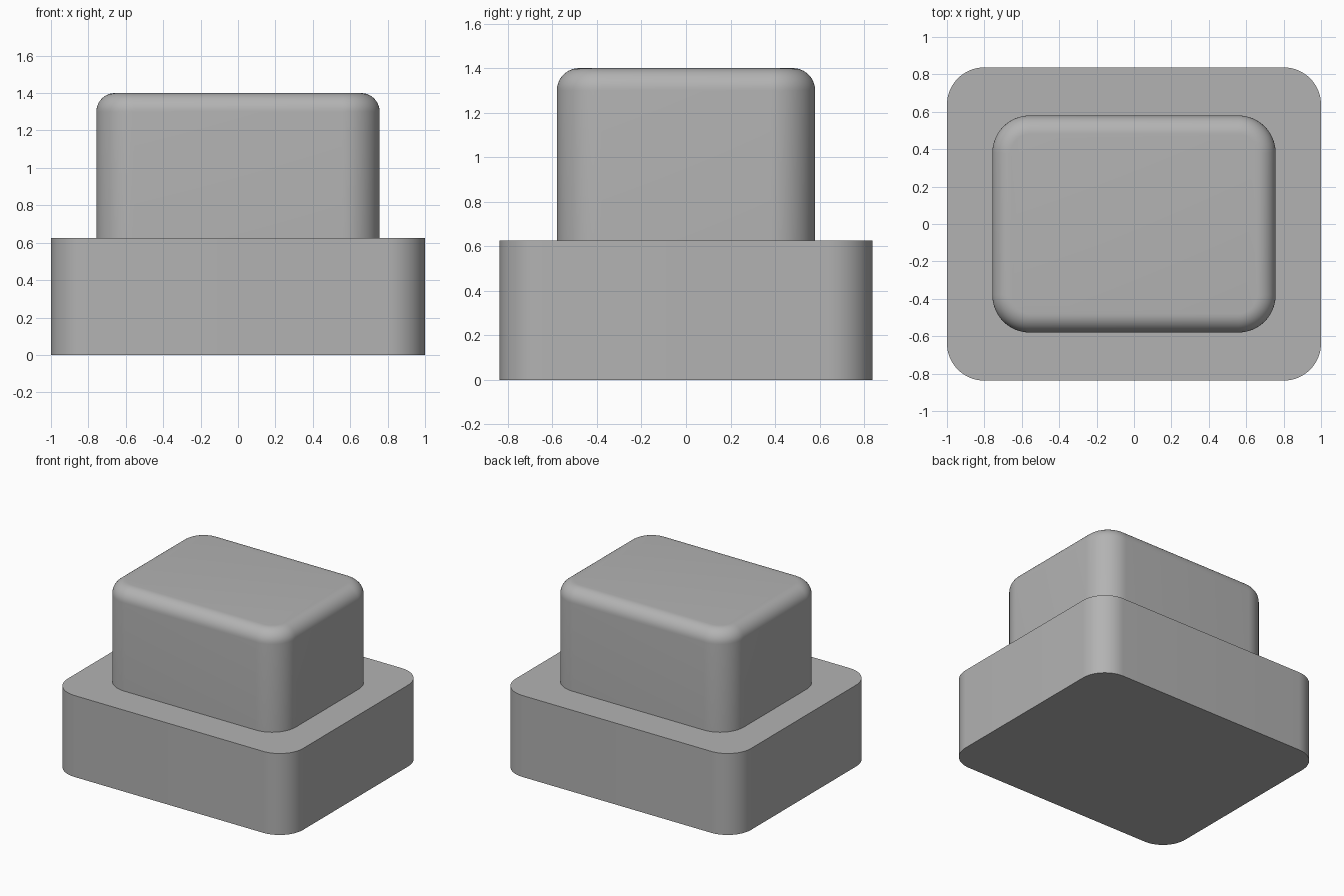
import bpy, bmesh, math
from mathutils import Matrix, Vector

cube = bpy.data.objects.get("Cube")
if cube:
    bpy.data.objects.remove(cube, do_unlink=True)

GREY = (0.45, 0.45, 0.45, 1.0)
grey = bpy.data.materials.new("plain_grey")
grey.use_nodes = True
grey.diffuse_color = GREY
grey.node_tree.nodes["Principled BSDF"].inputs["Base Color"].default_value = GREY


def rounded_block(name, size, bottom, corner, top_fillet=0):
    """Box with rounded upright corners and an optional rounded top rim."""
    bm = bmesh.new()
    centre = Vector((0, 0, bottom + size[2] / 2))
    bmesh.ops.create_cube(bm, size=1, matrix=Matrix.Translation(centre) @ Matrix.Diagonal((*size, 1)))

    # Upright corners
    uprights = [e for e in bm.edges if abs(e.verts[0].co.z - e.verts[1].co.z) > 0.1]
    bmesh.ops.bevel(bm, geom=uprights, offset=corner, offset_type='OFFSET',
                    segments=16, profile=0.5, affect='EDGES')

    # Top rim
    if top_fillet:
        top = bottom + size[2]
        rim = [e for e in bm.edges if all(abs(v.co.z - top) < 1e-4 for v in e.verts)]
        bmesh.ops.bevel(bm, geom=rim, offset=top_fillet, offset_type='OFFSET',
                        segments=10, profile=0.5, affect='EDGES')

    mesh = bpy.data.meshes.new(name)
    bm.to_mesh(mesh)
    bm.free()
    mesh.materials.append(grey)
    obj = bpy.data.objects.new(name, mesh)
    bpy.context.collection.objects.link(obj)
    bpy.ops.object.select_all(action='DESELECT')
    obj.select_set(True)
    bpy.context.view_layer.objects.active = obj
    bpy.ops.object.shade_smooth_by_angle(angle=math.radians(30))
    return obj


# Wide plinth and the softened block standing on it
rounded_block("base", (2.0, 1.675, 0.625), 0, 0.2)
rounded_block("upper_block", (1.515, 1.16, 0.775), 0.625, 0.2, 0.1)
